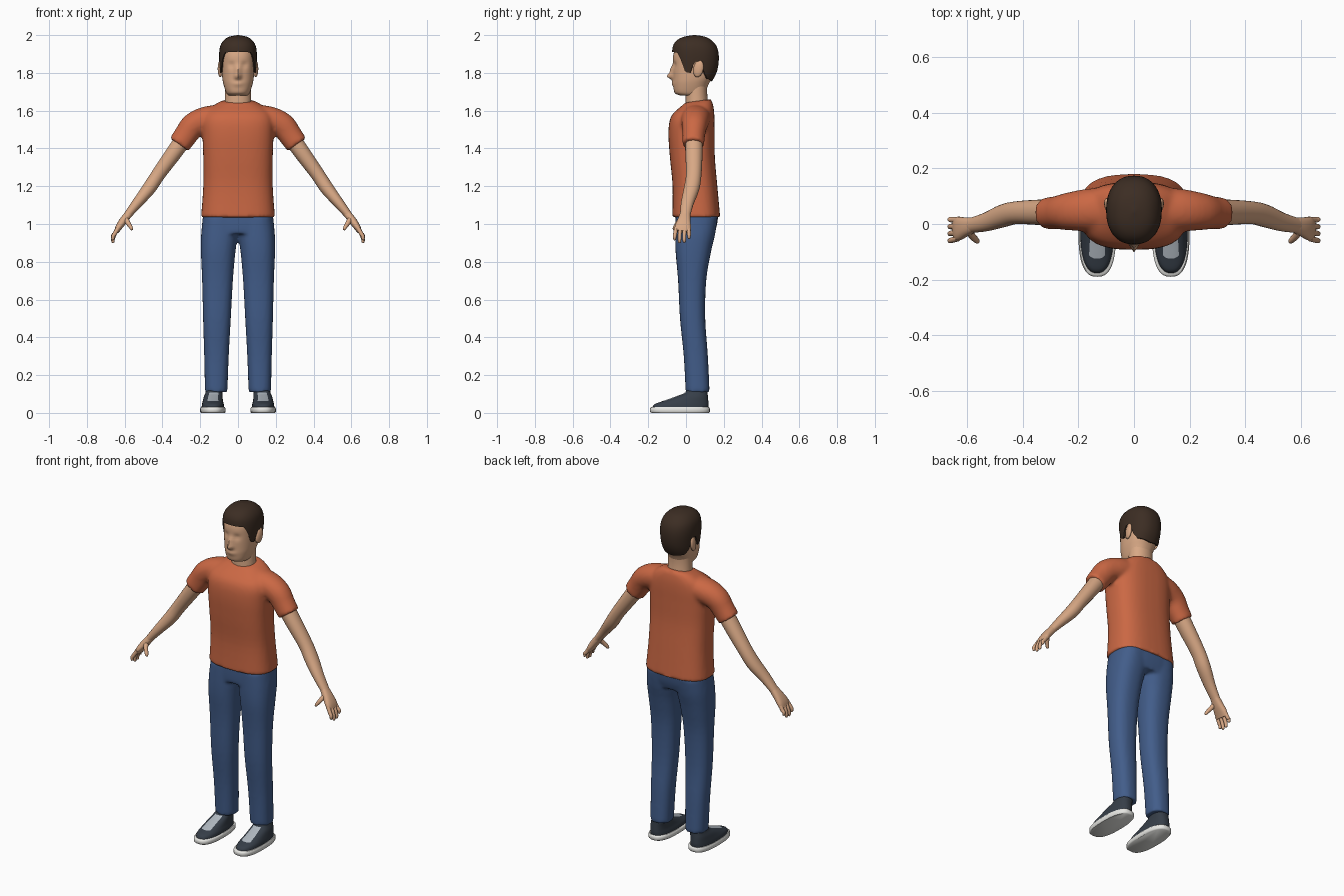
import bpy, bmesh, math
from mathutils import Vector

if "Cube" in bpy.data.objects:
    bpy.data.objects.remove(bpy.data.objects["Cube"])

def material(name, rgb):
    m = bpy.data.materials.new(name)
    lin = [((c / 255 + 0.055) / 1.055) ** 2.4 for c in rgb]
    m.diffuse_color = (*lin, 1)
    m.use_nodes = True
    m.node_tree.nodes["Principled BSDF"].inputs["Base Color"].default_value = m.diffuse_color
    return m

SKIN = material("skin", (216, 168, 133))
SHIRT = material("orange cotton", (203, 104, 68))
DENIM = material("blue denim", (66, 93, 138))
HAIR = material("dark brown hair", (60, 45, 35))
SHOE = material("charcoal canvas", (54, 62, 72))
SOLE = material("white rubber", (232, 232, 228))
TONGUE = material("light grey", (176, 184, 192))

def resample(rows, steps):
    """Catmull-Rom through rows of numbers."""
    out = []
    for i in range(len(rows) - 1):
        a, b, c, d = (rows[max(0, min(len(rows) - 1, i + k))] for k in (-1, 0, 1, 2))
        for s in range(steps):
            t = s / steps
            out.append([q + 0.5 * t * (r - p + t * (2*p - 5*q + 4*r - w + t * (3*(q - r) + w - p)))
                        for p, q, r, w in zip(a, b, c, d)])
    return out + [list(rows[-1])]

def oval(n, p):
    """Unit superellipse points, index 3n/4 faces front."""
    f = lambda v: math.copysign(abs(v) ** (2 / p), v)
    return [(f(math.cos(2 * math.pi * k / n)), f(math.sin(2 * math.pi * k / n))) for k in range(n)]

def loft(bm, rings, paint=None, caps=True):
    vs = [[bm.verts.new(p) for p in r] for r in rings]
    n = len(vs[0])
    for i in range(len(vs) - 1):
        for j in range(n):
            f = bm.faces.new((vs[i][j], vs[i][(j+1) % n], vs[i+1][(j+1) % n], vs[i+1][j]))
            if paint:
                f.material_index = paint(f, j)
    if caps:
        bm.faces.new(vs[0][::-1])
        bm.faces.new(vs[-1])

def stack(bm, rows, n=40, p=2.4, steps=4, shape=None, paint=None):
    """Horizontal rings from rows of z, x0, x1, y0, y1."""
    rings = []
    for z, x0, x1, y0, y1 in resample(rows, steps):
        ring = [Vector(((x0+x1)/2 + u*(x1-x0)/2, (y0+y1)/2 + v*(y1-y0)/2, z)) for u, v in oval(n, p)]
        rings.append([shape(q) for q in ring] if shape else ring)
    loft(bm, rings, paint)

def limb(bm, rows, n=24, p=2.1, steps=4, side=1):
    """Tube from rows of x, y, z, depth radius, thickness radius."""
    pts = resample(rows, steps)
    rings = []
    for i, (x, y, z, ry, rt) in enumerate(pts):
        a, b = pts[max(i-1, 0)], pts[min(i+1, len(pts)-1)]
        t = (Vector(b[:3]) - Vector(a[:3])).normalized()
        w = t.cross(Vector((0, 1, 0))).normalized()
        d = w.cross(t)
        ring = [Vector((x, y, z)) + d*u*ry + w*v*rt for u, v in oval(n, p)]
        rings.append([Vector((q.x*side, q.y, q.z)) for q in ring])
    loft(bm, rings)

def finish(bm, name, mats, mirror=False, voxel=0, angle=50):
    bmesh.ops.recalc_face_normals(bm, faces=bm.faces)
    me = bpy.data.meshes.new(name)
    bm.to_mesh(me)
    bm.free()
    ob = bpy.data.objects.new(name, me)
    bpy.context.collection.objects.link(ob)
    for m in mats:
        me.materials.append(m)
    bpy.ops.object.select_all(action='DESELECT')
    ob.select_set(True)
    bpy.context.view_layer.objects.active = ob
    bpy.ops.object.shade_smooth_by_angle(angle=math.radians(angle))
    if mirror:
        ob.modifiers.new("mirror", 'MIRROR').use_mirror_merge = False
    if voxel:  # blend overlapping volumes into one surface
        r = ob.modifiers.new("blend", 'REMESH')
        r.mode, r.voxel_size, r.use_smooth_shade = 'VOXEL', voxel, True
        s = ob.modifiers.new("soften", 'SMOOTH')
        s.factor, s.iterations = 0.5, 5
    return ob

# Shirt: torso with sleeves, neckline dipping at the front
bm = bmesh.new()
torso = [(1.035, .196, -.072, .181), (1.2, .184, -.071, .166), (1.35, .184, -.085, .153),
         (1.47, .188, -.093, .151), (1.55, .188, -.086, .151), (1.6, .165, -.058, .148),
         (1.635, .118, -.022, .14), (1.652, .082, -.004, .13)]
def neckline(q):
    q.z += max(0, q.z - 1.58) / .07 * .13 * (q.y - .065)
    return q
stack(bm, [(z, -w, w, a, b) for z, w, a, b in torso], p=2.7, shape=neckline)
for s in (1, -1):
    limb(bm, [(.06, .055, 1.57, .08, .065), (.165, .05, 1.553, .077, .07), (.235, .045, 1.523, .068, .067),
              (.275, .041, 1.472, .06, .063), (.312, .038, 1.42, .058, .06)], side=s)
finish(bm, "shirt", [SHIRT], voxel=0.01)

# Trousers: hips and two legs
bm = bmesh.new()
stack(bm, [(.95, -.19, .19, -.054, .15), (1.0, -.19, .19, -.056, .165), (1.06, -.184, .184, -.055, .172)], p=2.7)
legs = [(.11, .056, .175, -.002, .125), (.3, .049, .179, -.012, .116), (.5, .038, .185, -.032, .102),
        (.7, .027, .19, -.042, .107), (.85, .014, .196, -.055, .132), (.95, 0, .195, -.057, .155),
        (1.04, 0, .185, -.055, .168)]
for s in (1, -1):
    stack(bm, [(z, s*a, s*b, c, d) for z, a, b, c, d in legs], p=2.4)
finish(bm, "trousers", [DENIM], voxel=0.01)

# Head with nose, lips and eye sockets pushed out of the front
def face(q):
    if q.y < 0:
        g = lambda v, c, r: math.exp(-((v - c) / r) ** 2)
        nose = .033 * g(q.z, 1.782, .016) + .016 * g(q.z, 1.815, .022)
        q.y -= nose * g(q.x, 0, .015) + .008 * g(q.z, 1.742, .014) * g(q.x, 0, .028)
        q.y += .009 * g(q.z, 1.842, .016) * g(abs(q.x), .034, .018)
    return q
bm = bmesh.new()
skull = [(1.68, .048, -.03, .08), (1.695, .062, -.06, .10), (1.74, .077, -.067, .12), (1.78, .084, -.068, .14),
         (1.85, .088, -.069, .155), (1.9, .088, -.066, .158), (1.95, .08, -.045, .14), (1.98, .05, 0, .1)]
stack(bm, [(z, -w, w, a, b) for z, w, a, b in skull], n=64, p=2.3, steps=6, shape=face)
finish(bm, "head", [SKIN])

# Neck
bm = bmesh.new()
stack(bm, [(1.58, -.078, .078, -.005, .125), (1.64, -.071, .071, -.004, .117), (1.7, -.068, .068, -.002, .112),
           (1.77, -.068, .068, 0, .115)], p=2.1)
finish(bm, "neck", [SKIN])

# Ears
bm = bmesh.new()
bmesh.ops.create_uvsphere(bm, u_segments=16, v_segments=10, radius=1)
for v in bm.verts:
    v.co = Vector((.094 + .013*v.co.x + .004*v.co.y, .066 + .027*v.co.y + .006*v.co.z, 1.822 + .045*v.co.z))
finish(bm, "ears", [SKIN], mirror=True)

# Hair: a cap running from the hairline up to the crown
cap = resample([(1.74, .085, -.06, .128), (1.79, .094, -.066, .157), (1.84, .098, -.072, .171),
                (1.9, .1, -.074, .173), (1.945, .093, -.068, .16), (1.975, .073, -.045, .132),
                (1.992, .045, -.008, .1), (2.0, .004, .04, .05)], 8)
hairline = [(0, 1.912), (42, 1.908), (54, 1.87), (66, 1.805), (80, 1.8), (88, 1.86), (102, 1.862),
            (112, 1.80), (130, 1.768), (180, 1.755)]
def along(table, k):
    for a, b in zip(table, table[1:]):
        if a[0] <= k <= b[0]:
            t = (k - a[0]) / (b[0] - a[0])
            return [p + (q - p) * t for p, q in zip(a, b)]
    return list(table[-1])
bm = bmesh.new()
N, ROWS = 72, 20
rings = []
for i in range(ROWS + 1):
    ring = []
    for j, (u, v) in enumerate(oval(N, 2.25)):
        off = abs((j * 360 / N - 270 + 180) % 360 - 180)
        low = along(hairline, off)[1]
        z, w, a, b = along(cap, low + (2.0 - low) * math.sin(i / ROWS * math.pi / 2))
        ring.append(Vector((u * w, (a + b) / 2 + v * (b - a) / 2, z)))
    rings.append(ring)
rings.insert(0, [Vector((q.x * .85, .05 + (q.y - .05) * .85, q.z + .003)) for q in rings[0]])
loft(bm, rings, caps=False)
bm.faces.new(list(bm.verts)[-N:])
finish(bm, "hair", [HAIR])

# Arms
bm = bmesh.new()
limb(bm, [(.26, .042, 1.49, .045, .045), (.33, .042, 1.39, .046, .043), (.42, .041, 1.265, .041, .037),
          (.47, .03, 1.19, .041, .036), (.53, .008, 1.115, .034, .028), (.582, -.004, 1.05, .028, .021),
          (.60, -.007, 1.025, .029, .02)])
finish(bm, "arms", [SKIN], mirror=True)

# Hands: palm, four fingers and a thumb
bm = bmesh.new()
limb(bm, [(.575, -.003, 1.058, .026, .02), (.605, -.01, 1.02, .034, .021), (.63, -.016, .985, .043, .018),
          (.643, -.019, .96, .041, .013)], p=2.5)
for y, tip in ((-.052, .915), (-.03, .9), (-.008, .902), (.014, .922)):
    limb(bm, [(.634, y, .98, .011, .011), (.652, y*1.1, .95, .0105, .011), (.662, y*1.15, tip + .018, .0095, .0095),
              (.661, y*1.15, tip + .003, .007, .007), (.66, y*1.15, tip, .002, .002)], n=12)
limb(bm, [(.598, -.015, 1.035, .016, .014), (.585, -.04, 1.01, .013, .013), (.569, -.057, .985, .011, .01),
          (.562, -.063, .972, .008, .007), (.56, -.065, .968, .002, .002)], n=12)
finish(bm, "hands", [SKIN], mirror=True)

# Shoe soles
bm = bmesh.new()
stack(bm, [(0, .07, .196, -.183, .12), (.006, .065, .2, -.19, .126), (.024, .065, .2, -.19, .126),
           (.03, .07, .196, -.184, .121)], p=2.6, steps=1)
finish(bm, "shoe_soles", [SOLE], mirror=True)

# Shoe uppers with a light panel over the instep
bm = bmesh.new()
def panel(f, j):
    z = f.calc_center_median().z
    return int(.062 < z < .112 and abs((j + .5) * 360 / 64 - 270) < 29)
stack(bm, [(.025, .073, .193, -.178, .117), (.045, .075, .191, -.168, .119), (.062, .079, .187, -.125, .118),
           (.085, .082, .181, -.06, .116), (.108, .083, .172, -.005, .114), (.14, .084, .166, .012, .113)],
      n=64, p=2.4, steps=4, paint=panel)
finish(bm, "shoe_uppers", [SHOE, TONGUE], mirror=True)
